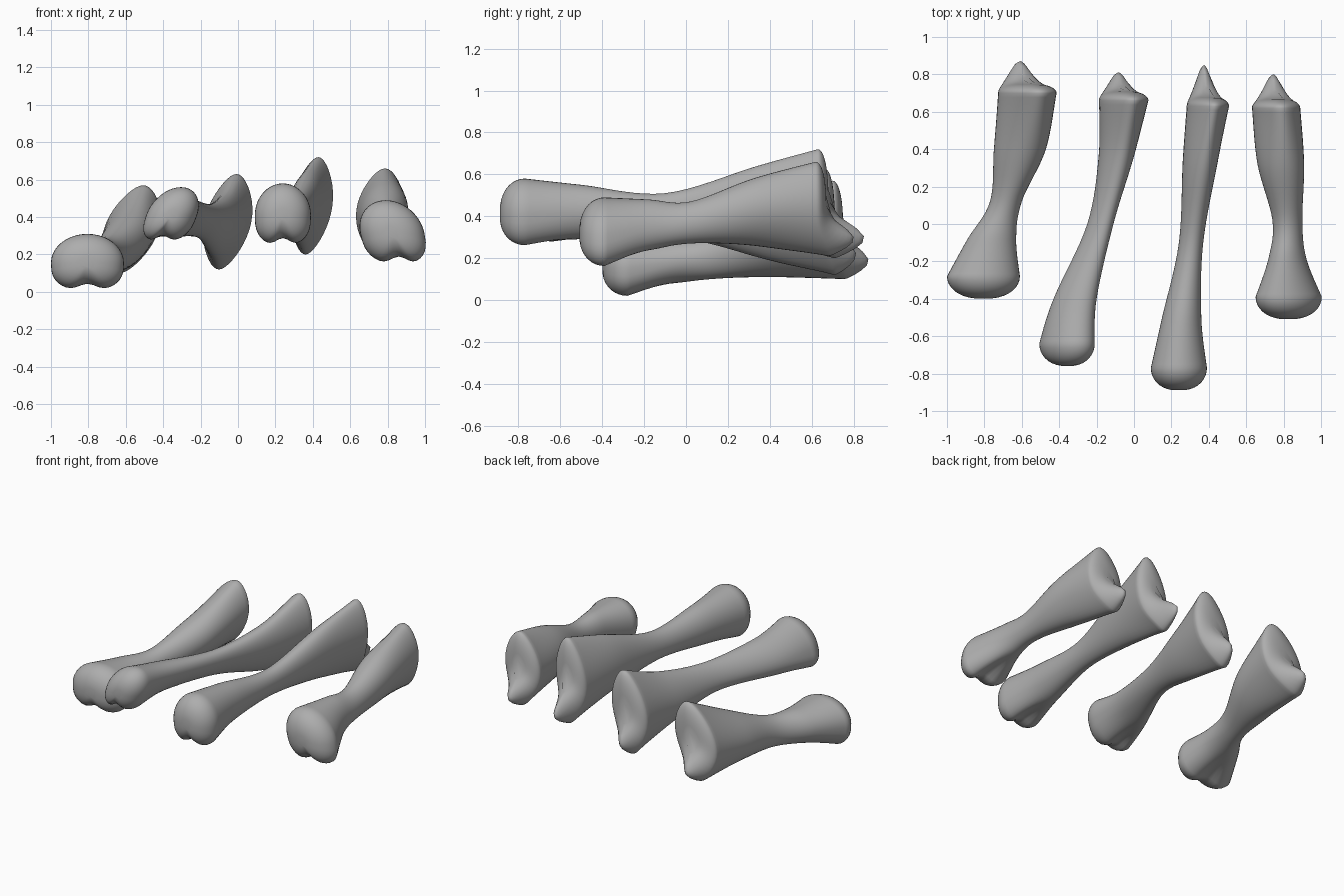
import bpy
import bmesh
from math import sin, cos, pi, exp, sqrt

default_cube = bpy.data.objects.get("Cube")
if default_cube:
    bpy.data.objects.remove(default_cube, do_unlink=True)

bone_material = bpy.data.materials.new("bone grey")
bone_material.use_nodes = True
grey = (0.42, 0.42, 0.42, 1)
bone_material.diffuse_color = grey
bone_material.node_tree.nodes["Principled BSDF"].inputs["Base Color"].default_value = grey

SEGMENTS = 40
STEPS = 8
CAP_RINGS = 9
HEAD_CAP = 12
BASE_CAP = 5


def smooth(value):
    value = min(max(value, 0), 1)
    return value * value * (3 - 2 * value)


def spline(before, start, end, after, t):
    """Smooth curve from start to end, guided by the neighbours."""
    start_slope, end_slope = (end - before) / 2, (after - start) / 2
    blend = smooth(t)
    ease = t * (1 - t)
    return (start * (1 - blend) + end * blend
            + ease * (1 - t) * start_slope - ease * t * end_slope)


def body_stations(stations):
    """Fill in smooth stations between the given ones."""
    padded = [stations[0], *stations, stations[-1]]
    result = []
    for group in zip(padded, padded[1:], padded[2:], padded[3:]):
        for step in range(STEPS):
            result.append([spline(*values, step / STEPS) for values in zip(*group)])
    return result + [stations[-1]]


def ring_points(station, scale, along, start, end, heel, head_lean, base_lean):
    """One cross-section: a cleft, boxy head blending into a lens-shaped base."""
    y, left, right, bottom, top = station
    head = 1 - smooth((y - start) / 30)
    base = smooth((y - end + 45) / 40)
    heel_growth = smooth((y - end + 25) / 25)
    blend = smooth((y - start) / (end - start))
    lean = head_lean * (1 - blend) + base_lean * blend
    width, height = (right - left) / 2, (top - bottom) / 2
    points = []
    for i in range(SEGMENTS):
        angle = 2 * pi * i / SEGMENTS
        u, v = cos(angle), sin(angle)
        groove = 0
        if v < 0:
            # Groove between the two lobes under the head
            v = -abs(v) ** (1 - 0.3 * head)
            groove = 0.28 * head * exp(-(u / 0.35) ** 2)
        side = u * (1 - 0.25 * base * v * v) * sqrt(1 - lean * lean) + lean * v
        # Heel that projects from the lower part of the base
        low = v * scale + 0.65
        bump = heel * heel_growth * exp(-(low / 0.38) ** 2 - (u * scale / 0.6) ** 2)
        points.append(((left + right) / 2 + width * scale * side,
                       y + along + bump,
                       (bottom + top) / 2 + height * scale * (v + groove)))
    return points


def build_bone(name, stations, heel, head_lean, base_lean):
    """Stations are in hundredths: y, left x, right x, bottom z, top z."""
    start, end = stations[0][0], stations[-1][0]
    body = body_stations(stations)
    cap_angles = [pi / 2 * i / CAP_RINGS for i in range(1, CAP_RINGS)]
    # Rounded head, shaft, then flatter base
    rings = [(body[0], sin(t) ** 0.85, -HEAD_CAP * cos(t)) for t in cap_angles]
    rings += [(station, 1, 0) for station in body]
    rings += [(body[-1], sin(t) ** 0.75, BASE_CAP * cos(t)) for t in reversed(cap_angles)]

    bm = bmesh.new()
    loops = []
    for station, scale, along in rings:
        points = ring_points(station, scale, along, start, end, heel, head_lean, base_lean)
        loops.append([bm.verts.new([c / 100 for c in point]) for point in points])
    for first, second in zip(loops, loops[1:]):
        for i in range(SEGMENTS):
            j = (i + 1) % SEGMENTS
            bm.faces.new((first[i], first[j], second[j], second[i]))
    for loop in (loops[0], loops[-1]):
        bm.faces.new(loop)
    bmesh.ops.recalc_face_normals(bm, faces=bm.faces)
    for face in bm.faces:
        face.smooth = True
    mesh = bpy.data.meshes.new(name)
    bm.to_mesh(mesh)
    bm.free()
    mesh.materials.append(bone_material)
    bpy.context.collection.objects.link(bpy.data.objects.new(name, mesh))


# Short, thick bone on the right
build_bone("first_foot_bone", [
    (-28, -100, -61, 0, 31), (-8, -89, -63, 7, 29), (12, -77, -60, 10, 30),
    (40, -75, -47, 11, 42), (70, -73, -41, 10, 57)],
    heel=13, head_lean=0, base_lean=0.4)

# Slender bone with a tilted head
build_bone("second_foot_bone", [
    (-64, -50, -21, 26, 56), (-40, -43, -20, 29, 51), (0, -25, -11, 29, 47),
    (36, -19, 0, 20, 52), (66, -19, 8, 12, 63)],
    heel=11, head_lean=0.35, base_lean=0.35)

# Longest bone
build_bone("third_foot_bone", [
    (-77, 9, 39, 24, 58), (-50, 15, 36, 29, 55), (-10, 24, 37, 33, 51),
    (34, 26, 45, 28, 64), (63, 28, 51, 20, 72)],
    heel=18, head_lean=0, base_lean=0.3)

# Short bone on the left
build_bone("fourth_foot_bone", [
    (-39, 65, 100, 14, 49), (-18, 72, 92, 23, 48), (2, 74, 90, 27, 47),
    (32, 66, 91, 26, 58), (62, 63, 89, 21, 66)],
    heel=14, head_lean=-0.2, base_lean=0.2)
